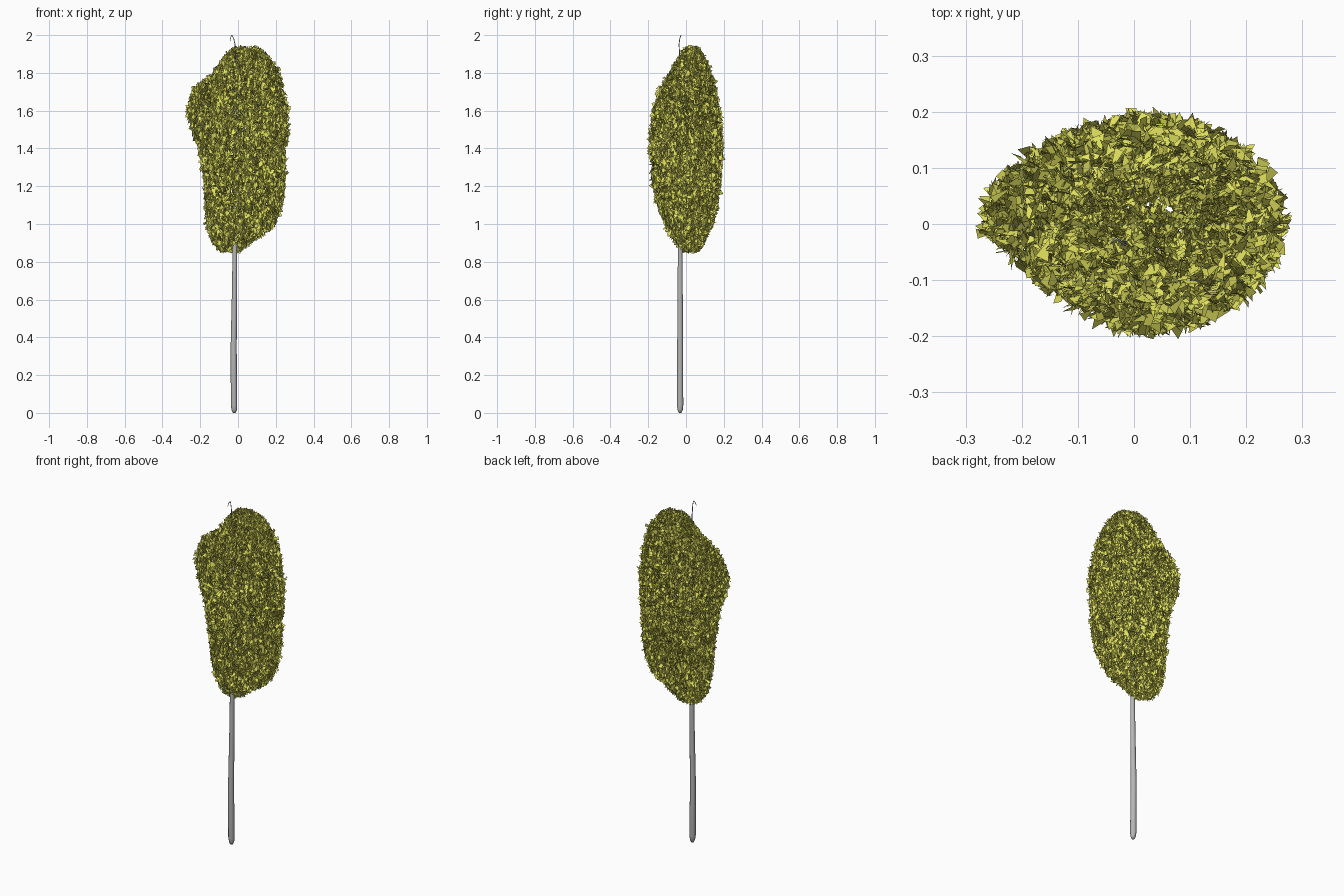
import bpy, bmesh, math, random
from mathutils import Vector

random.seed(7)
cube = bpy.data.objects.get("Cube")
if cube:
    bpy.data.objects.remove(cube)


def material(name, color):
    mat = bpy.data.materials.new(name)
    mat.use_nodes = True
    mat.diffuse_color = (*color, 1)
    bsdf = next(n for n in mat.node_tree.nodes if n.type == "BSDF_PRINCIPLED")
    bsdf.inputs["Base Color"].default_value = (*color, 1)
    return mat


def add_object(name, bm, mat):
    mesh = bpy.data.meshes.new(name)
    bm.to_mesh(mesh)
    bm.free()
    mesh.materials.append(mat)
    obj = bpy.data.objects.new(name, mesh)
    bpy.context.collection.objects.link(obj)
    return obj


bark = material("grey bark", (0.47, 0.47, 0.47))
leaf_green = material("olive leaf", (0.77, 0.77, 0.115))


# Tapered trunk ending in a thin hooked shoot
def tube(name, path, sides):
    bm = bmesh.new()
    rings = []
    for x, y, z, r in path:
        rings.append([bm.verts.new((x + r * math.cos(a), y + r * math.sin(a), z))
                      for a in (math.tau * i / sides for i in range(sides))])
    for low, high in zip(rings, rings[1:]):
        for i in range(sides):
            j = (i + 1) % sides
            bm.faces.new((low[i], low[j], high[j], high[i]))
    bm.faces.new(rings[0][::-1])
    bm.faces.new(rings[-1])
    obj = add_object(name, bm, bark)
    obj.data.shade_smooth()


tube("trunk", [(-.02, -.031, 0, .007), (-.02, -.031, .015, .014), (-.021, -.031, .04, .017),
               (-.023, -.031, .35, .016), (-.018, -.031, .65, .014), (-.016, -.031, .9, .012),
               (-.012, -.02, 1.3, .009), (-.012, -.025, 1.7, .005), (-.015, -.032, 1.88, .003)], 14)
tube("shoot", [(-.015, -.032, 1.87, .003), (-.016, -.037, 1.95, .0025),
               (-.022, -.033, 1.98, .002), (-.032, -.026, 2, .002)], 6)
tube("shoot_tip", [(-.042, -.036, 1.97, .001), (-.038, -.031, 1.99, .002),
                   (-.032, -.026, 2, .002)], 6)

# Crown outline: height, right, left, front, back
OUTLINE = [
    (.85, -.09, .01, -.01, .06), (.90, -.135, .06, -.06, .10),
    (.95, -.16, .14, -.09, .12), (1.0, -.17, .20, -.115, .145),
    (1.1, -.18, .24, -.155, .17), (1.2, -.18, .25, -.18, .185),
    (1.4, -.21, .26, -.20, .20), (1.5, -.25, .275, -.195, .195),
    (1.6, -.28, .27, -.18, .185), (1.7, -.245, .25, -.15, .165),
    (1.75, -.195, .24, -.12, .15), (1.8, -.135, .22, -.09, .135),
    (1.85, -.10, .19, -.06, .115), (1.9, -.06, .15, -.03, .09),
    (1.945, -.01, .08, .01, .05)]


def section(z):
    for a, b in zip(OUTLINE, OUTLINE[1:]):
        if z <= b[0]:
            t = (z - a[0]) / (b[0] - a[0])
            return [p + (q - p) * t for p, q in zip(a[1:], b[1:])]
    return OUTLINE[-1][1:]


def random_direction():
    return Vector([random.gauss(0, 1) for _ in range(3)]).normalized()


# Foliage: thousands of small upright pointed leaves, densest near the outside
bm = bmesh.new()
for n in range(14000):
    z = random.uniform(.86, 1.93)
    x0, x1, y0, y1 = section(z)
    angle = random.uniform(0, math.tau)
    c, s = math.cos(angle), math.sin(angle)
    if c < 0 and s < 0:
        s *= 1 - .55 * c * c  # the front right flank is flatter
    reach = random.random() ** .2
    half_x, half_y = (x1 - x0) / 2 - .004, (y1 - y0) / 2 - .004
    centre = Vector(((x0 + x1) / 2 + half_x * reach * c,
                     (y0 + y1) / 2 + half_y * reach * s, z))
    along = random_direction()
    along.z *= 4
    along.normalize()
    across = along.cross(random_direction()).normalized()
    # Leaves shrink toward the narrow ends of the crown
    size = .6 + .4 * min(1, half_x / .2)
    length = random.uniform(.015, .027) * size
    width = random.uniform(.007, .013) * size
    base, tip = centre - along * length, centre + along * length
    if n % 2:
        points = (base - across * width, base + across * width, tip)
    else:
        points = (base, centre + across * width, tip, centre - across * width)
    bm.faces.new([bm.verts.new(p) for p in points])
add_object("foliage", bm, leaf_green)
